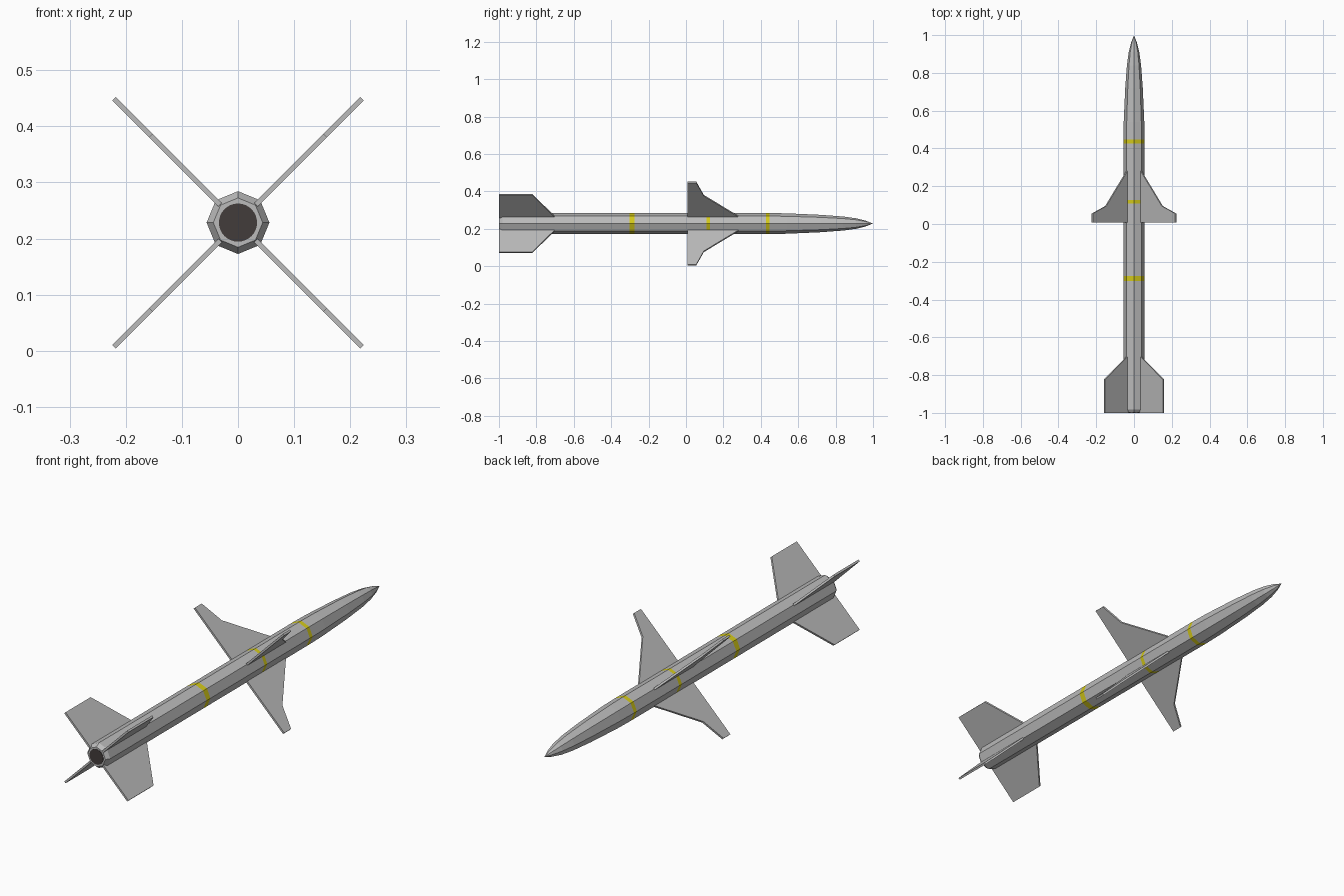
import bpy, bmesh, math
from mathutils import Vector

if "Cube" in bpy.data.objects:
    bpy.data.objects.remove(bpy.data.objects["Cube"])

CZ = 0.2285   # height of the body axis


def material(name, rgb):
    m = bpy.data.materials.new(name)
    m.diffuse_color = (*rgb, 1)
    m.use_nodes = True
    m.node_tree.nodes["Principled BSDF"].inputs["Base Color"].default_value = m.diffuse_color
    return m


GREY = material("light_grey", (0.50, 0.50, 0.50))
YELLOW = material("band_yellow", (0.65, 0.58, 0.01))
DARK = material("nozzle_dark", (0.055, 0.045, 0.043))


def finish(name, bm, mats):
    bmesh.ops.recalc_face_normals(bm, faces=bm.faces)
    me = bpy.data.meshes.new(name)
    bm.to_mesh(me)
    bm.free()
    for m in mats:
        me.materials.append(m)
    ob = bpy.data.objects.new(name, me)
    bpy.context.collection.objects.link(ob)
    return ob


# Octagonal body: (y, radius) stations, with flush painted bands
bands = [(-0.302, -0.275), (0.109, 0.127), (0.427, 0.447)]
R = 0.056
stations = [(-0.999, 0.044), (-0.982, R)]
stations += [(y, R) for b in bands for y in b]
stations += [(0.54, 0.0545), (0.72, 0.0465), (0.84, 0.0375),
             (0.91, 0.028), (0.96, 0.0155)]
bm = bmesh.new()
rings = [[bm.verts.new((r * math.sin(k * math.pi / 4), y,
                        CZ + r * math.cos(k * math.pi / 4))) for k in range(8)]
         for y, r in stations]
for a, b in zip(rings, rings[1:]):
    for k in range(8):
        bm.faces.new((a[k], a[(k + 1) % 8], b[(k + 1) % 8], b[k]))
bm.faces.new(rings[0])
tip = bm.verts.new((0, 1, CZ))
for k in range(8):
    bm.faces.new((rings[-1][k], rings[-1][(k + 1) % 8], tip))
for f in bm.faces:
    y = f.calc_center_median().y
    f.material_index = int(any(lo < y < hi for lo, hi in bands))
finish("body", bm, [GREY, YELLOW])

# Dark round exhaust plate at the rear
bm = bmesh.new()
disc = [bm.verts.new((0.034 * math.cos(t * math.tau / 32), -1,
                      CZ + 0.034 * math.sin(t * math.tau / 32))) for t in range(32)]
face = bm.faces.new(disc)
ext = bmesh.ops.extrude_face_region(bm, geom=[face])
bmesh.ops.translate(bm, vec=(0, 0.004, 0),
                    verts=[v for v in ext["geom"] if isinstance(v, bmesh.types.BMVert)])
finish("exhaust", bm, [DARK])


# Four diagonal fins from one (radius, y) outline
def fins(name, outline, half=0.0045):
    for i in range(4):
        a = math.radians(45 + 90 * i)
        out = Vector((math.cos(a), 0, math.sin(a)))
        side = Vector((-math.sin(a), 0, math.cos(a))) * half
        bm = bmesh.new()
        sides = [[bm.verts.new(out * r + side * s + Vector((0, y, CZ)))
                  for r, y in outline] for s in (1, -1)]
        n = len(outline)
        bm.faces.new(sides[0])
        bm.faces.new(sides[1][::-1])
        for k in range(n):
            j = (k + 1) % n
            bm.faces.new((sides[0][k], sides[0][j], sides[1][j], sides[1][k]))
        finish(f"{name}_{i + 1}", bm, [GREY])


fins("wing", [(0.045, 0.293), (0.054, 0.28), (0.212, 0.095), (0.3125, 0.055),
              (0.3125, 0.007), (0.045, 0.007)])
fins("tail_fin", [(0.045, -0.69), (0.054, -0.703), (0.22, -0.823),
                  (0.22, -1.0), (0.045, -1.0)])
